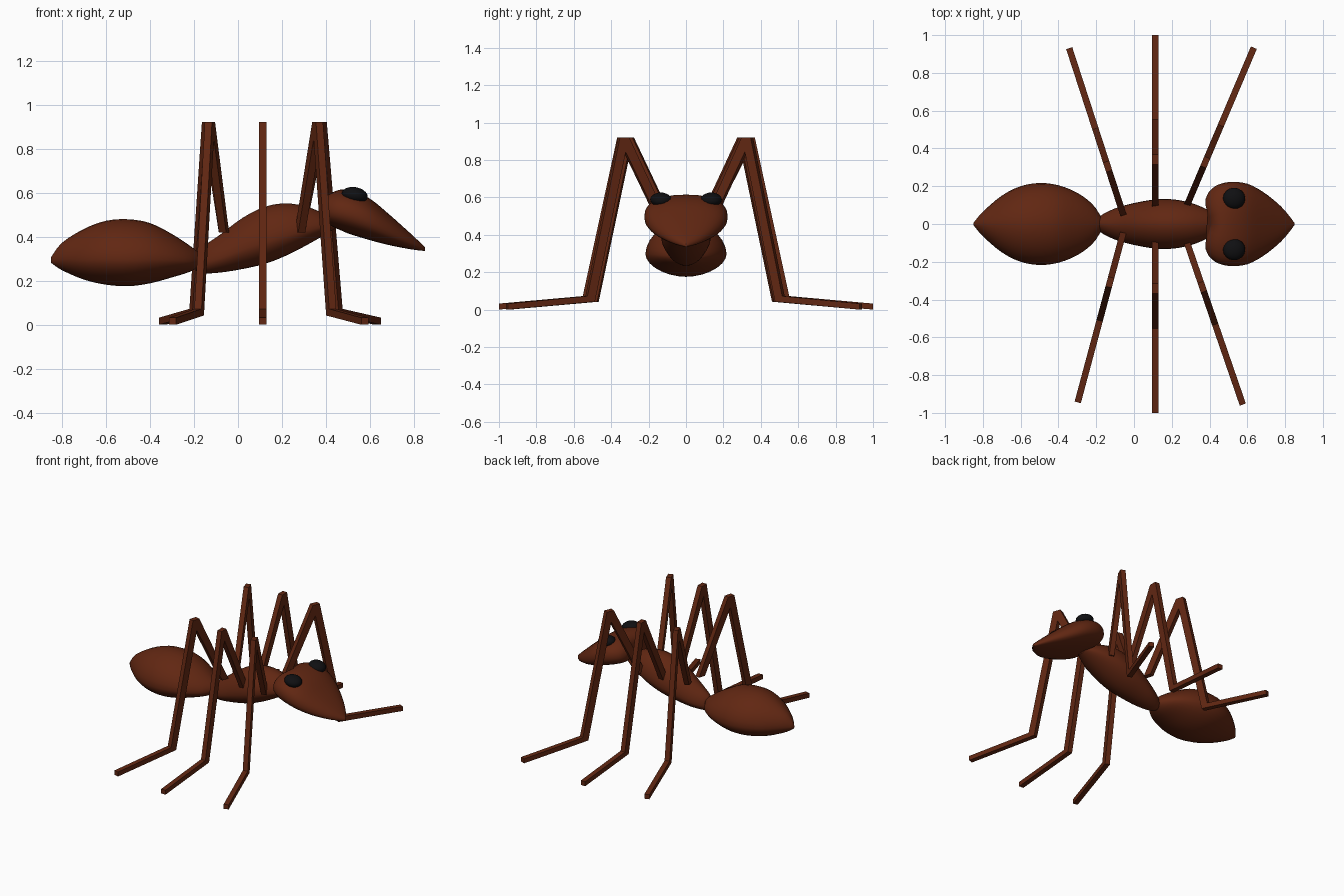
import bpy, bmesh, math
from mathutils import Vector, Matrix

cube = bpy.data.objects.get("Cube")
if cube:
    bpy.data.objects.remove(cube, do_unlink=True)


def make_material(name, colour):
    mat = bpy.data.materials.new(name)
    mat.use_nodes = True
    mat.diffuse_color = colour
    bsdf = mat.node_tree.nodes["Principled BSDF"]
    bsdf.inputs["Base Color"].default_value = colour
    bsdf.inputs["Roughness"].default_value = 0.7
    return mat


BROWN = make_material("chestnut brown", (0.12, 0.02, 0.006, 1))
BLACK = make_material("eye black", (0.005, 0.005, 0.006, 1))


def finish(name, bm, mat, smooth=True):
    bmesh.ops.recalc_face_normals(bm, faces=bm.faces)
    mesh = bpy.data.meshes.new(name)
    bm.to_mesh(mesh)
    bm.free()
    mesh.materials.append(mat)
    obj = bpy.data.objects.new(name, mesh)
    bpy.context.collection.objects.link(obj)
    if smooth:
        bpy.ops.object.select_all(action="DESELECT")
        obj.select_set(True)
        bpy.context.view_layer.objects.active = obj
        bpy.ops.object.shade_smooth_by_angle(angle=math.radians(40))
    return obj


def refine(stations, steps=3):
    """Catmull-Rom interpolation between the cross-section stations."""
    pts = [Vector(s) for s in stations]
    out = []
    for i in range(len(pts) - 1):
        a, b, c, d = pts[max(i - 1, 0)], pts[i], pts[i + 1], pts[min(i + 2, len(pts) - 1)]
        for k in range(steps):
            t = k / steps
            out.append(b + (c - a) * (t / 2) + (a * 2 - b * 5 + c * 4 - d) * (t * t / 2)
                       + (b * 3 - a - c * 3 + d) * (t ** 3 / 2))
    return out + [pts[-1]]


def loft(name, stations, waist, power, notch=0.0, sides=28):
    """Stations hold x, half width, top z, bottom z; waist sets the widest height."""
    bm = bmesh.new()
    rings = []
    start = stations[0][0]
    for x, w, top, bottom in refine(stations):
        mid = bottom + (top - bottom) * waist
        ring = []
        for k in range(sides):
            a = math.tau * k / sides
            c, s = math.cos(a), math.sin(a)
            y = w * math.copysign(abs(c) ** (2 / power), c)
            h = (top - mid) if s > 0 else (mid - bottom)
            z = mid + h * math.copysign(abs(s) ** (2 / power), s)
            # Pull the rear centre forward to form two lobes
            dent = notch * max(0, 1 - abs(y) / 0.1) * max(0, 1 - (x - start) / 0.12)
            ring.append(bm.verts.new((x + dent, y, z)))
        rings.append(ring)
    for r, q in zip(rings, rings[1:]):
        for k in range(sides):
            n = (k + 1) % sides
            bm.faces.new((r[k], r[n], q[n], q[k]))
    bm.faces.new(rings[0])
    bm.faces.new(rings[-1])
    return finish(name, bm, BROWN)


# Body segments
loft("abdomen", [
    (-0.85, 0.006, 0.305, 0.282), (-0.80, 0.065, 0.372, 0.248), (-0.70, 0.15, 0.435, 0.205),
    (-0.60, 0.2, 0.472, 0.182), (-0.50, 0.217, 0.479, 0.175), (-0.40, 0.205, 0.462, 0.188),
    (-0.30, 0.165, 0.412, 0.215), (-0.22, 0.105, 0.36, 0.24), (-0.175, 0.04, 0.325, 0.265),
], waist=0.4, power=1.85)

loft("thorax", [
    (-0.19, 0.03, 0.325, 0.245), (-0.16, 0.055, 0.355, 0.233), (-0.08, 0.09, 0.41, 0.237),
    (0.02, 0.115, 0.485, 0.253), (0.12, 0.131, 0.535, 0.276), (0.21, 0.13, 0.551, 0.31),
    (0.30, 0.112, 0.54, 0.355), (0.38, 0.08, 0.51, 0.40), (0.44, 0.04, 0.48, 0.435),
], waist=0.38, power=1.85)

loft("head", [
    (0.378, 0.13, 0.56, 0.48), (0.40, 0.175, 0.59, 0.455), (0.45, 0.21, 0.613, 0.432),
    (0.52, 0.223, 0.608, 0.408), (0.60, 0.213, 0.572, 0.384), (0.68, 0.172, 0.507, 0.363),
    (0.76, 0.11, 0.436, 0.347), (0.81, 0.058, 0.39, 0.339), (0.849, 0.006, 0.352, 0.335),
], waist=0.45, power=2.3, notch=0.03)

# Eyes
for side, label in ((1, "left"), (-1, "right")):
    bm = bmesh.new()
    bmesh.ops.create_uvsphere(bm, u_segments=16, v_segments=10, radius=1)
    place = (Matrix.Translation((0.53, side * 0.135, 0.588))
             @ Matrix.Rotation(math.radians(10), 4, "Y") @ Matrix.Diagonal((0.06, 0.057, 0.037, 1)))
    bm.transform(place)
    finish(label + "_eye", bm, BLACK)

# Legs: side outline (distance from hip, height), given thickness, then swung about the hip
LEG = [(-0.03, 0.42), (0.215, 0.92), (0.268, 0.92), (0.452, 0.072),
       (0.9, 0.032), (0.9, 0.0), (0.41, 0.042), (0.235, 0.843), (0.02, 0.42)]


def leg(name, side, hip_x, hip_y, swing, half=0.017):
    bm = bmesh.new()
    face = bm.faces.new([bm.verts.new((-half, d, z)) for d, z in LEG])
    grown = bmesh.ops.extrude_face_region(bm, geom=[face], use_keep_orig=True)
    moved = [g for g in grown["geom"] if isinstance(g, bmesh.types.BMVert)]
    bmesh.ops.translate(bm, verts=moved, vec=(2 * half, 0, 0))
    bm.transform(Matrix.Rotation(-math.radians(swing), 4, "Z"))
    bm.transform(Matrix.Translation((hip_x, hip_y, 0)))
    bm.transform(Matrix.Diagonal((1, side, 1, 1)))
    finish(name, bm, BROWN, smooth=False)


for side, label, front, rear in ((1, "left", 23, -18), (-1, "right", 19, -15)):
    leg(label + "_front_leg", side, 0.283, 0.105, front)
    leg(label + "_middle_leg", side, 0.112, 0.1, 0)
    leg(label + "_rear_leg", side, -0.065, 0.075, rear)
